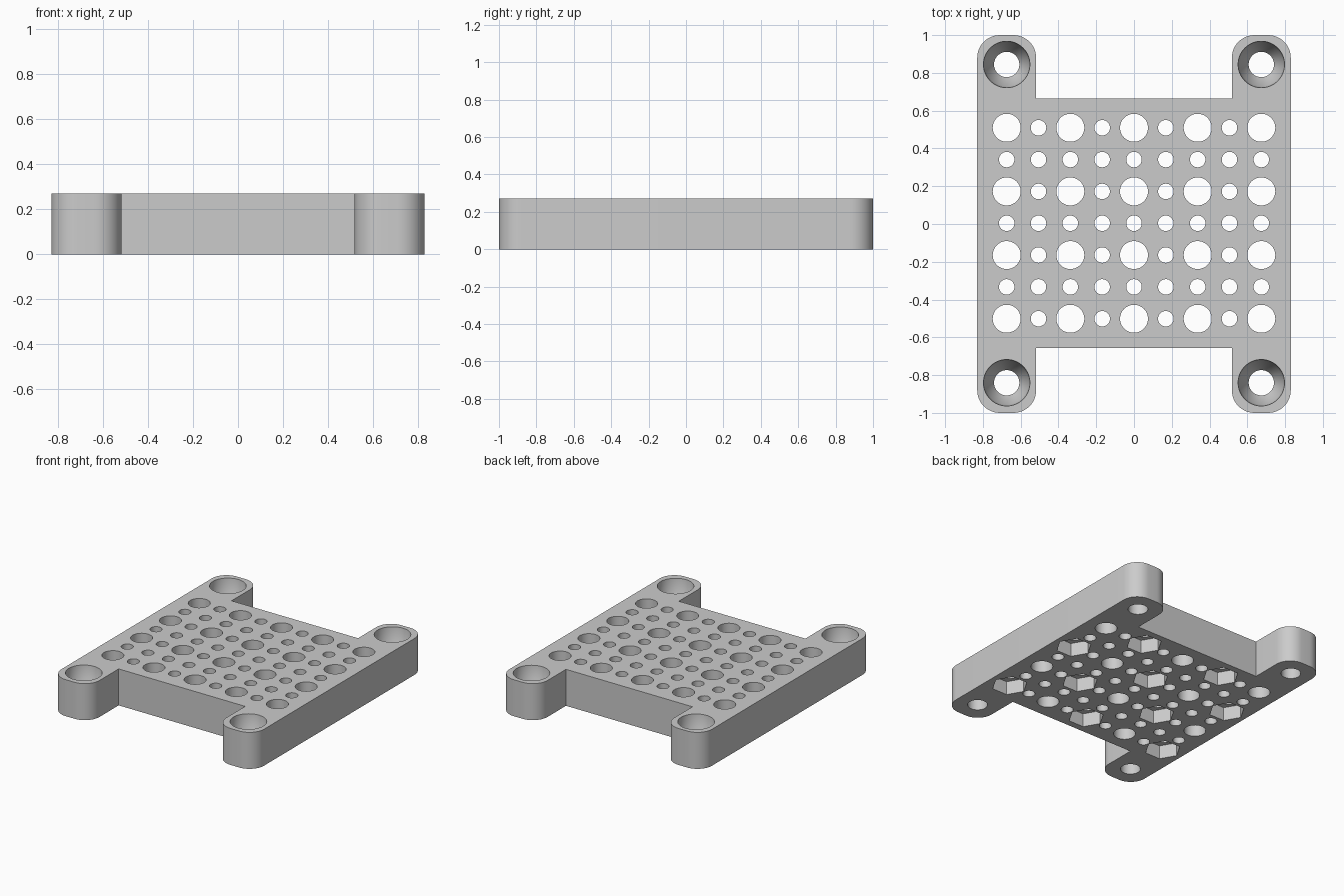
import bpy, bmesh
from math import cos, sin, pi, radians

if "Cube" in bpy.data.objects:
    bpy.data.objects.remove(bpy.data.objects["Cube"], do_unlink=True)

HEIGHT = 0.27
PITCH = 0.1685       # spacing of the hole grid
SHIFT = 0.004        # the grid sits slightly towards the back
LEG_IN, LEG_OUT = 0.518, 0.83
NOTCH = 0.66
CORNER = 0.12

grey = bpy.data.materials.new("light grey")
grey.use_nodes = True
grey.diffuse_color = (0.6, 0.6, 0.6, 1)
grey.node_tree.nodes["Principled BSDF"].inputs["Base Color"].default_value = (0.6, 0.6, 0.6, 1)


def new_object(name, bm):
    bmesh.ops.recalc_face_normals(bm, faces=bm.faces)
    mesh = bpy.data.meshes.new(name)
    bm.to_mesh(mesh)
    bm.free()
    mesh.materials.append(grey)
    obj = bpy.data.objects.new(name, mesh)
    bpy.context.collection.objects.link(obj)
    return obj


def lathe(bm, x, y, profile, sides):
    """Closed turned solid from (radius, height) pairs."""
    rings = [[bm.verts.new((x + r * cos(2 * pi * i / sides), y + r * sin(2 * pi * i / sides), z))
              for i in range(sides)] for r, z in profile]
    for low, high in zip(rings, rings[1:]):
        for i in range(sides):
            j = (i + 1) % sides
            bm.faces.new((low[i], low[j], high[j], high[i]))
    bm.faces.new(rings[0])
    bm.faces.new(rings[-1])


def arc(cx, cy, start):
    angles = [radians(start + 90 * i / 12) for i in range(13)]
    return [(cx + CORNER * cos(a), cy + CORNER * sin(a)) for a in angles]


# H-shaped body: one quarter outline, mirrored around
quarter = (arc(LEG_OUT - CORNER, 1 - CORNER, 0) + arc(LEG_IN + CORNER, 1 - CORNER, 90)
           + [(LEG_IN, NOTCH + SHIFT)])
back = quarter + [(-x, y) for x, y in reversed(quarter)]
front = [(-x, -y + (2 * SHIFT if abs(y) < NOTCH + 0.01 else 0)) for x, y in back]
bm = bmesh.new()
base = bm.faces.new([bm.verts.new((x, y, 0)) for x, y in back + front])
raised = bmesh.ops.extrude_face_region(bm, geom=[base])["geom"]
bmesh.ops.translate(bm, vec=(0, 0, HEIGHT), verts=[v for v in raised if isinstance(v, bmesh.types.BMVert)])
body = new_object("perforated_plate", bm)

# Round through holes, hexagonal nut pockets and countersunk corner holes
holes, pockets = bmesh.new(), bmesh.new()
for col in range(-4, 5):
    for row in range(-3, 4):
        x, y = col * PITCH, row * PITCH + SHIFT
        large = col % 2 == 0 and row % 2 == 1
        radius = 0.074 if large else 0.041
        lathe(holes, x, y, [(radius, -0.1), (radius, HEIGHT + 0.1)], 48 if large else 32)
        if large and (col // 2 + (row + 3) // 2) % 2 == 0:
            lathe(pockets, x, y, [(0.122, -0.1), (0.122, 0.1)], 6)
for x in (-4 * PITCH, 4 * PITCH):
    for y in (-5 * PITCH, 5 * PITCH):
        lathe(holes, x, y + SHIFT / 2, [(0.067, -0.1), (0.067, 0.08), (0.115, 0.16),
                                        (0.123, HEIGHT), (0.123, HEIGHT + 0.1)], 64)

bpy.ops.object.select_all(action="DESELECT")
bpy.context.view_layer.objects.active = body
body.select_set(True)
for name, mesh in (("hole_cutter", holes), ("pocket_cutter", pockets)):
    cutter = new_object(name, mesh)
    cutter.hide_render = True
    cut = body.modifiers.new(name, "BOOLEAN")
    cut.operation = "DIFFERENCE"
    cut.solver = "EXACT"
    cut.object = cutter
    bpy.ops.object.modifier_apply(modifier=cut.name)
    bpy.data.objects.remove(cutter, do_unlink=True)
bpy.ops.object.shade_smooth_by_angle(angle=radians(30))
